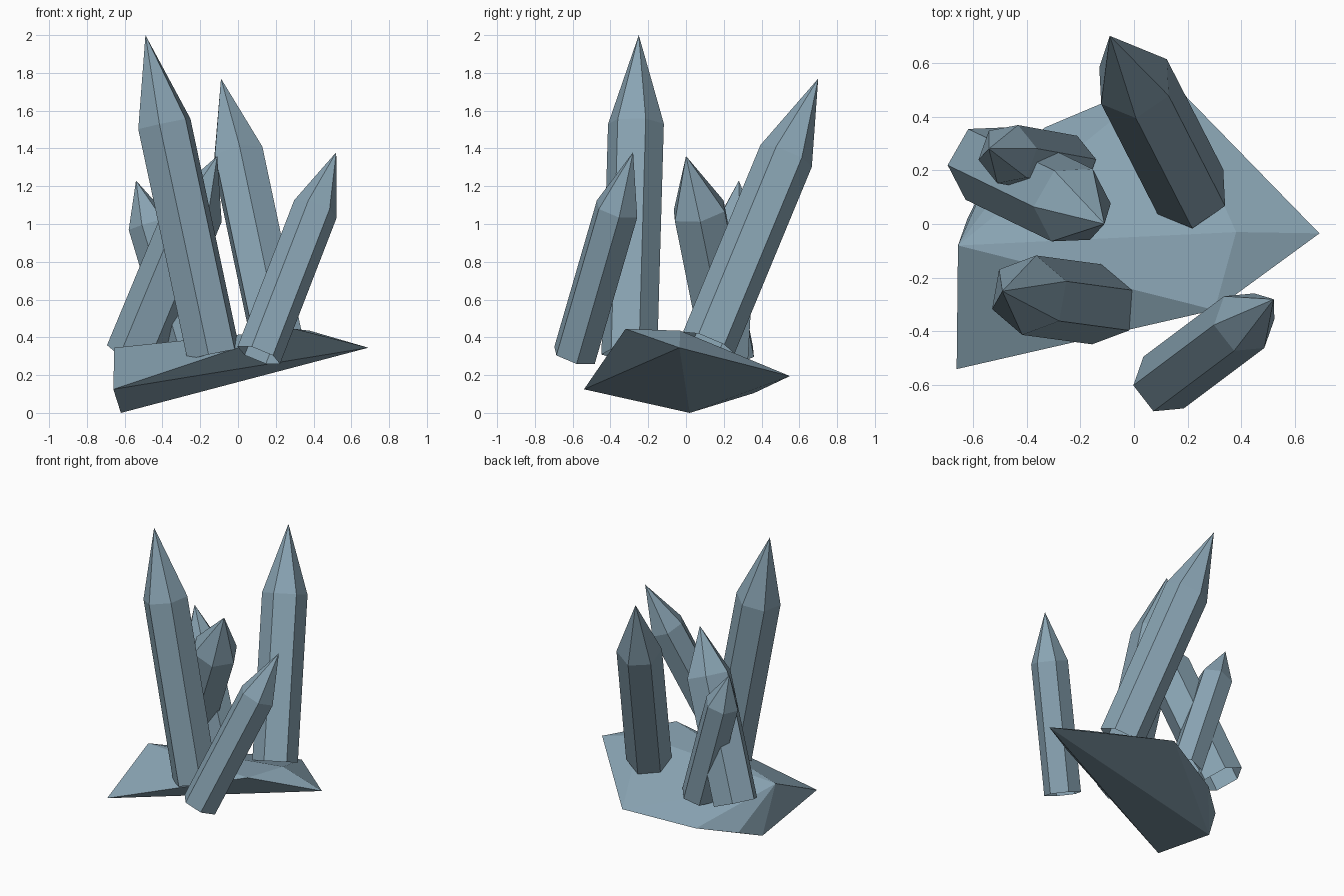
import bpy, bmesh, math
from mathutils import Vector

cube = bpy.data.objects.get("Cube")
if cube:
    bpy.data.objects.remove(cube, do_unlink=True)

# Single slate blue colour
stone = bpy.data.materials.new("slate_blue_stone")
stone.use_nodes = True
colour = (0.25, 0.37, 0.45, 1)
stone.diffuse_color = colour
stone.node_tree.nodes["Principled BSDF"].inputs["Base Color"].default_value = colour


def finish(name, bm):
    mesh = bpy.data.meshes.new(name)
    bm.to_mesh(mesh)
    bm.free()
    mesh.materials.append(stone)
    obj = bpy.data.objects.new(name, mesh)
    bpy.context.collection.objects.link(obj)
    return obj


# Hexagonal column with a pointed tip and an open lower end
def crystal(name, foot, shoulder, tip, radius, phase):
    foot, shoulder, tip = Vector(foot), Vector(shoulder), Vector(tip)
    turn = Vector((0, 0, 1)).rotation_difference((tip - foot).normalized())
    angles = [math.radians(phase + 60 * i) for i in range(6)]
    spokes = [turn @ Vector((math.cos(a), math.sin(a), 0)) * radius for a in angles]
    bm = bmesh.new()
    low = [bm.verts.new(foot + s) for s in spokes]
    high = [bm.verts.new(shoulder + s) for s in spokes]
    peak = bm.verts.new(tip)
    for i in range(6):
        j = (i + 1) % 6
        bm.faces.new((low[i], low[j], high[j], high[i]))
        bm.faces.new((high[i], high[j], peak))
    return finish(name, bm)


crystal("tall_crystal", (-0.13, -0.30, 0.31), (-0.39, -0.265, 1.53), (-0.49, -0.25, 2.0), 0.15, 20)
crystal("back_crystal", (0.21, 0.12, 0.37), (0.0, 0.53, 1.36), (-0.09, 0.70, 1.77), 0.148, 35)
crystal("front_crystal", (0.11, -0.59, 0.305), (0.41, -0.365, 1.08), (0.52, -0.28, 1.38), 0.122, 8)
crystal("small_crystal", (-0.25, 0.22, 0.27), (-0.47, 0.26, 1.0), (-0.54, 0.28, 1.23), 0.115, 10)
crystal("side_crystal", (-0.55, 0.225, 0.30), (-0.23, 0.07, 1.07), (-0.11, 0.0, 1.36), 0.155, 0)

# Faceted rock under the cluster
corners = [
    (-0.66, -0.54, 0.125), (-0.655, -0.08, 0.345), (0.69, -0.035, 0.345),
    (0.38, -0.03, 0.435), (0.30, -0.32, 0.445), (-0.62, 0.02, 0.0),
    (0.12, 0.55, 0.195), (-0.33, 0.36, 0.105), (-0.54, 0.18, 0.06),
]
rock = bmesh.new()
for c in corners:
    rock.verts.new(c)
bmesh.ops.convex_hull(rock, input=rock.verts[:])
bmesh.ops.recalc_face_normals(rock, faces=rock.faces[:])
finish("rock_base", rock)
